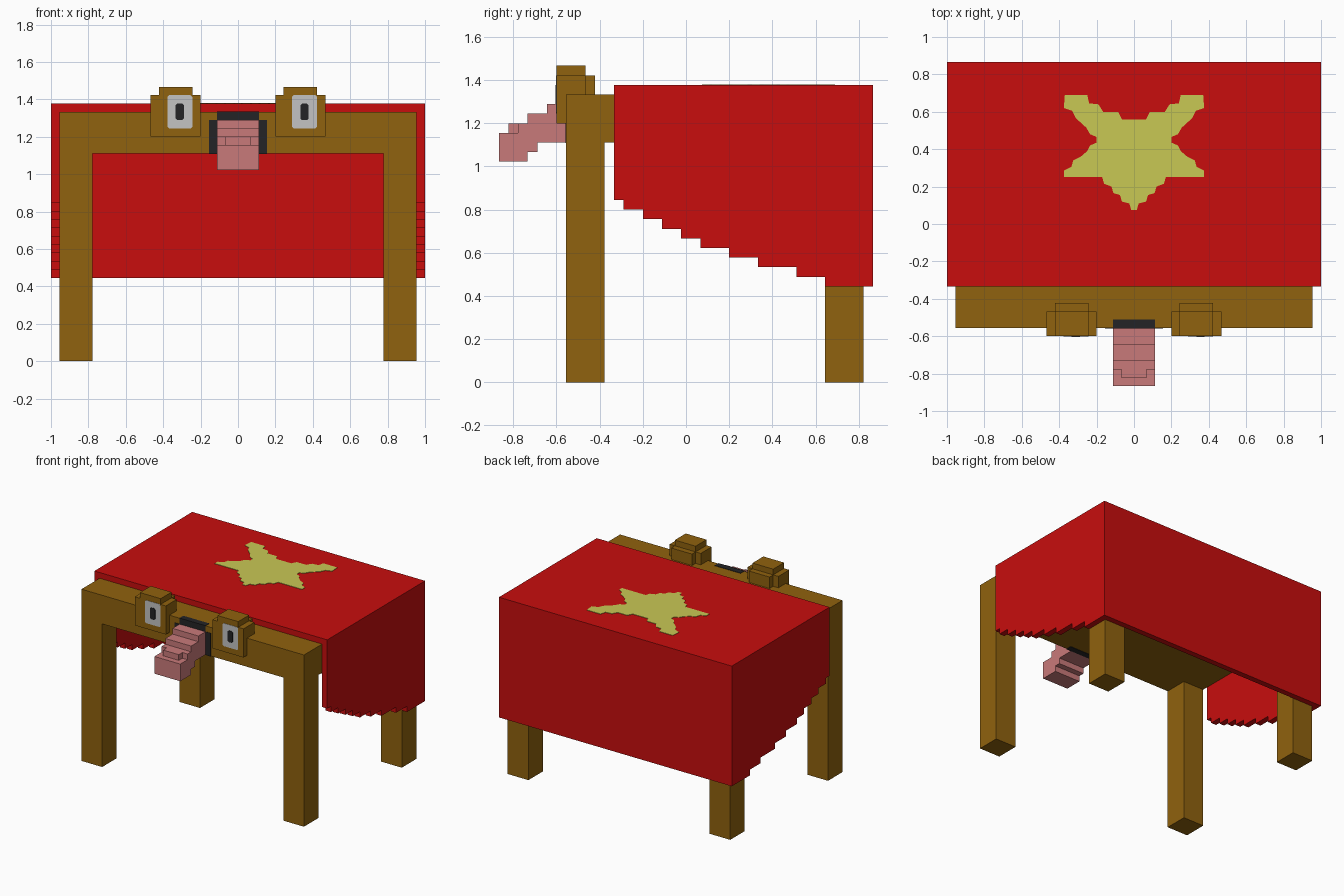
import bpy
import bmesh
from mathutils import Vector

if "Cube" in bpy.data.objects:
    bpy.data.objects.remove(bpy.data.objects["Cube"])

V = 2 / 45  # one block of the grid; all part sizes below are in blocks


def material(name, rgb):
    lin = [c / 255 / 12.92 if c <= 10 else ((c / 255 + 0.055) / 1.055) ** 2.4 for c in rgb]
    m = bpy.data.materials.new(name)
    m.use_nodes = True
    m.diffuse_color = (*lin, 1)
    bsdf = m.node_tree.nodes["Principled BSDF"]
    bsdf.inputs["Base Color"].default_value = (*lin, 1)
    bsdf.inputs["Roughness"].default_value = 0.9
    return m


WOOD = material("brown wood", (144, 98, 14))
RED = material("red cloth", (200, 13, 13))
YELLOW = material("star yellow", (201, 200, 84))
PINK = material("tongue pink", (201, 122, 122))
GREY = material("eye grey", (195, 195, 195))
BLACK = material("dark black", (36, 36, 38))


def prism(name, points, axis, lo, hi, mat):
    """Extrude a 2D outline along an axis from lo to hi."""
    def place(a, b, t):
        return Vector({"x": (t, a, b), "y": (a, t, b), "z": (a, b, t)}[axis]) * V
    bm = bmesh.new()
    face = bm.faces.new([bm.verts.new(place(a, b, lo)) for a, b in points])
    ext = bmesh.ops.extrude_face_region(bm, geom=[face])
    moved = [g for g in ext["geom"] if isinstance(g, bmesh.types.BMVert)]
    bmesh.ops.translate(bm, verts=moved, vec=place(0, 0, hi - lo))
    bmesh.ops.recalc_face_normals(bm, faces=bm.faces)
    mesh = bpy.data.meshes.new(name)
    bm.to_mesh(mesh)
    bm.free()
    mesh.materials.append(mat)
    obj = bpy.data.objects.new(name, mesh)
    bpy.context.collection.objects.link(obj)
    return obj


def box(name, x, y, z, mat):
    rect = [(x[0], y[0]), (x[1], y[0]), (x[1], y[1]), (x[0], y[1])]
    return prism(name, rect, "z", z[0], z[1], mat)


def plate(name, x, z, y, cut, mat):
    """Thin front-facing plate with clipped corners."""
    (a, b), (c, d) = x, z
    outline = [(a + cut, c), (b - cut, c), (b, c + cut), (b, d - cut),
               (b - cut, d), (a + cut, d), (a, d - cut), (a, c + cut)]
    return prism(name, outline, "y", y, y + 0.1, mat)


# Table top and legs
box("table_top", (-21.5, 21.5), (-12.5, 18.5), (25, 30), WOOD)
for side, sx in (("left", 1), ("right", -1)):
    xs = sorted((17.5 * sx, 21.5 * sx))
    box(f"front_leg_{side}", xs, (-12.5, -8.5), (0, 25), WOOD)
    box(f"back_leg_{side}", xs, (14.5, 18.5), (0, 25), WOOD)

# Cloth: top, back drape and stepped side drapes
box("cloth_top", (-21.5, 21.5), (-7.5, 19.5), (30, 31), RED)
box("cloth_back", (-21.5, 21.5), (18.5, 19.5), (10, 30), RED)
step_y = [-7.5, -6.5, -4.5, -2.5, -0.5, 1.5, 4.5, 7.5, 11.5, 14.5, 19.5]
drape = [(-7.5, 31)]
for i in range(10):
    drape += [(step_y[i], 19 - i), (step_y[i + 1], 19 - i)]
drape.append((19.5, 31))
for side, sx in (("left", 1), ("right", -1)):
    prism(f"cloth_side_{side}", drape, "x", 21.5 * sx, 22.5 * sx, RED)

# Star on the cloth: right half outline from the top notch to the bottom tip
half = [(0.065, 0.56), (0.085, 0.6), (0.165, 0.6), (0.19, 0.64), (0.24, 0.645),
        (0.25, 0.69), (0.37, 0.69), (0.375, 0.62), (0.33, 0.605), (0.31, 0.565),
        (0.255, 0.515), (0.235, 0.48), (0.2, 0.465), (0.2, 0.435), (0.235, 0.42),
        (0.25, 0.39), (0.285, 0.36), (0.325, 0.34), (0.335, 0.305), (0.375, 0.285),
        (0.375, 0.25), (0.17, 0.25), (0.16, 0.215), (0.12, 0.2), (0.11, 0.165),
        (0.075, 0.155), (0.065, 0.12), (0.025, 0.11), (0.015, 0.075)]
star = [(x / V, y / V) for x, y in half]
star += [(-x, y) for x, y in reversed(star)]
prism("cloth_star", star, "z", 31, 31.07, YELLOW)

# Eyes: stepped housings with a plate and a pupil
for side, cx in (("left", 7.5), ("right", -7.5)):
    box(f"eye_housing_{side}", (cx - 3, cx + 3), (-13.5, -10.5), (27, 32), WOOD)
    box(f"eye_cap_{side}", (cx - 2, cx + 2), (-13.5, -10.5), (32, 33), WOOD)
    box(f"eye_back_{side}", (cx - 2, cx + 2), (-10.5, -9.5), (27, 32), WOOD)
    plate(f"eye_white_{side}", (cx - 1, cx + 2), (28, 32), -13.55, 0.2, GREY)
    plate(f"eye_pupil_{side}", (cx, cx + 1), (29, 31), -13.62, 0.2, BLACK)

# Mouth set in the table edge
box("mouth_lower", (-3.5, 3.5), (-12.56, -11.5), (24.94, 29), BLACK)
box("mouth_upper", (-2.5, 2.5), (-12.56, -11.5), (29, 30.06), BLACK)

# Tongue: stepped profile, with a narrower ridge near the tip
tongue = [(-12.5, 25), (-12.5, 29), (-14.5, 29), (-14.5, 28), (-16.5, 28), (-16.5, 27),
          (-17.5, 27), (-17.5, 26), (-19.5, 26), (-19.5, 23), (-16.5, 23), (-16.5, 24),
          (-15.5, 24), (-15.5, 25)]
prism("tongue", tongue, "x", -2.5, 2.5, PINK)
box("tongue_ridge", (-1.5, 1.5), (-18.5, -17.5), (26, 27), PINK)
